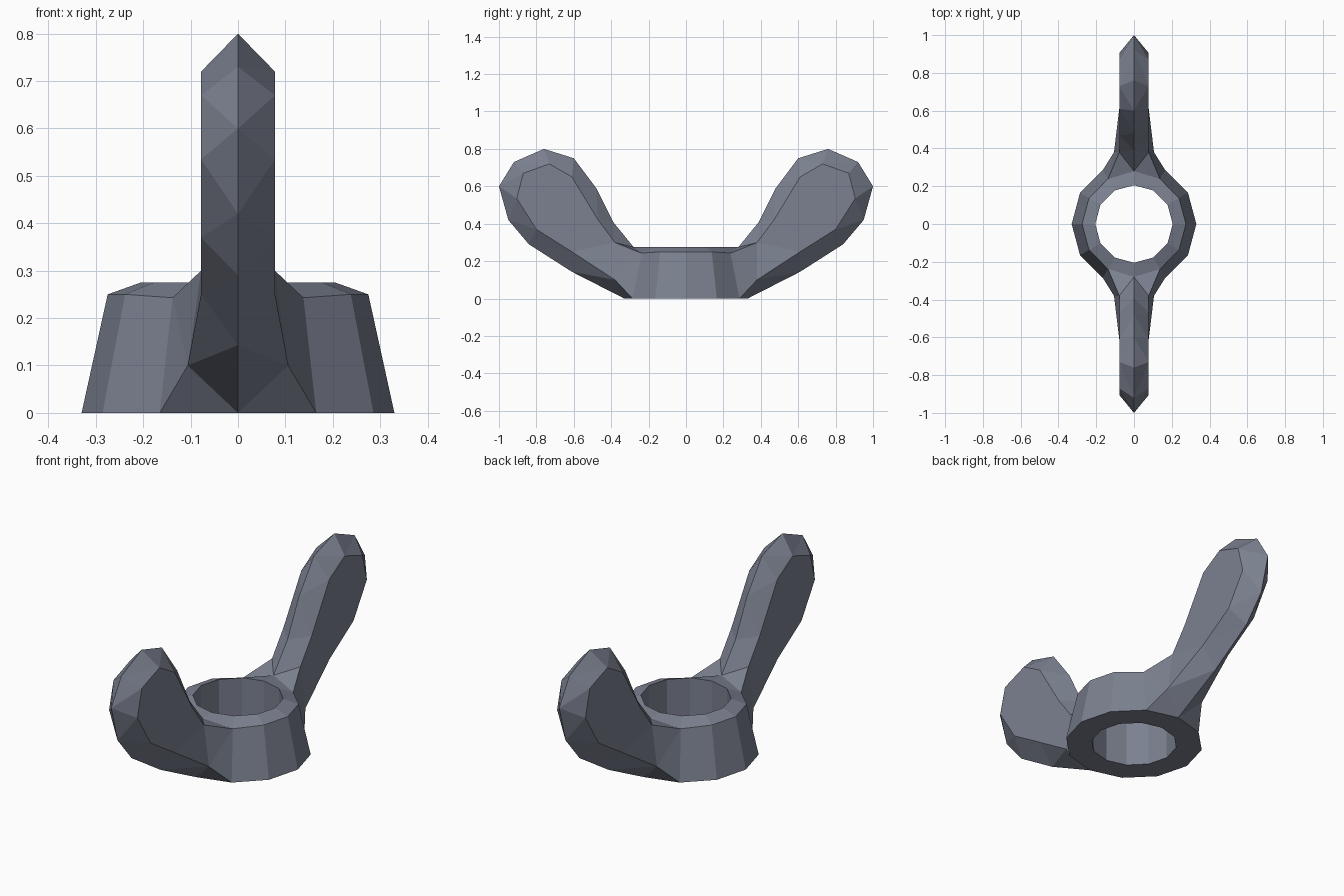
import bpy, bmesh, math

if "Cube" in bpy.data.objects:
    bpy.data.objects.remove(bpy.data.objects["Cube"])

# Single steel colour
steel = bpy.data.materials.new("slate steel")
steel.diffuse_color = (0.20, 0.22, 0.28, 1)
steel.use_nodes = True
steel.node_tree.nodes["Principled BSDF"].inputs["Base Color"].default_value = steel.diffuse_color


def ring(radius, z):
    """Points of a quarter of a 12-sided ring, from +x to +y."""
    return [(radius * math.cos(math.radians(a)), radius * math.sin(math.radians(a)), z)
            for a in (0, 30, 60, 90)]


# Collar rings
base, shoulder = ring(0.33, 0), ring(0.275, 0.25)
shoulder[2] = (0.138, 0.238, 0.243)
hole_low, hole_top = ring(0.205, 0), ring(0.205, 0.275)

# Wing outlines: sharp ridge on the centre plane, and the flat cheek beside it
ridge = [(0, y, z) for y, z in (
    (.28, .275), (.39, .41), (.48, .59), (.60, .75), (.76, .80), (.92, .73),
    (1.0, .60), (.95, .42), (.84, .29), (.61, .143), (.33, 0))]
cheek = [shoulder[2]] + [(.078, y, z) for y, z in (
    (.38, .30), (.47, .42), (.61, .65), (.73, .72), (.87, .67),
    (.905, .535), (.80, .37), (.61, .25))] + [(.106, .38, .10), base[2]]
shoulder[3] = ridge[0]

# Faces of one quarter
faces = []
for i in range(3):
    j = i + 1
    faces.append((hole_low[i], hole_low[j], hole_top[j], hole_top[i]))
    faces.append((hole_top[i], hole_top[j], shoulder[j], shoulder[i]))
    faces.append((base[i], base[j], hole_low[j], hole_low[i]))
    if i < 2:
        faces.append((base[i], base[j], shoulder[j], shoulder[i]))
for k in range(1, 11):
    r0, r1, c0, c1 = ridge[k - 1], ridge[k], cheek[k - 1], cheek[k]
    if k <= 4:
        faces += [(r0, c0, c1), (r0, r1, c1)]
    else:
        faces += [(r1, c0, c1), (r0, r1, c0)]
faces.append(tuple(cheek[1:9]))
faces += [(cheek[1], cheek[8], cheek[9]), (cheek[1], cheek[9], cheek[0]),
          (cheek[9], cheek[10], cheek[0])]

# Mirror the quarter to all four sides and weld
bm = bmesh.new()
for sx in (1, -1):
    for sy in (1, -1):
        for f in faces:
            bm.faces.new([bm.verts.new((x * sx, y * sy, z)) for x, y, z in f])
bmesh.ops.remove_doubles(bm, verts=bm.verts, dist=0.0005)
bmesh.ops.recalc_face_normals(bm, faces=bm.faces)

mesh = bpy.data.meshes.new("wing_nut")
bm.to_mesh(mesh)
bm.free()
mesh.materials.append(steel)
bpy.context.collection.objects.link(bpy.data.objects.new("wing_nut", mesh))
